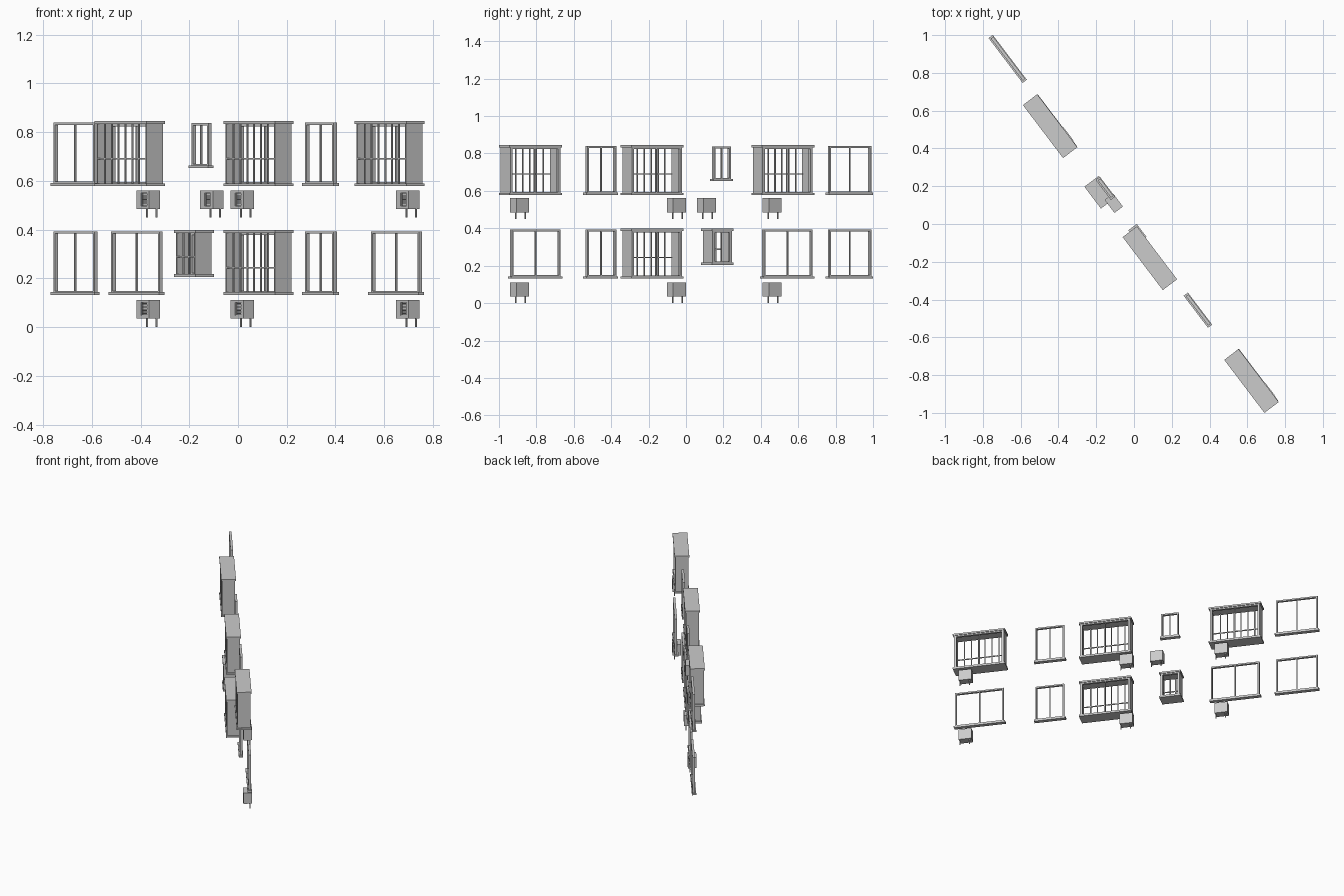
import bpy, bmesh, math
from mathutils import Matrix

if "Cube" in bpy.data.objects:
    bpy.data.objects.remove(bpy.data.objects["Cube"])

# The facade runs diagonally: local x follows the wall, local -y faces the street
ANGLE = math.atan2(-0.797, 0.604)


def build(name, pos, boxes):
    """One object made of boxes (x0, x1, y0, y1, z0, z1) in wall space around pos."""
    bm = bmesh.new()
    for x0, x1, y0, y1, z0, z1 in boxes:
        m = Matrix.Translation(((x0 + x1) / 2, (y0 + y1) / 2, (z0 + z1) / 2))
        m = m @ Matrix.Diagonal((x1 - x0, y1 - y0, z1 - z0, 1))
        bmesh.ops.create_cube(bm, size=1, matrix=m)
    me = bpy.data.meshes.new(name)
    bm.to_mesh(me)
    bm.free()
    ob = bpy.data.objects.new(name, me)
    ob.location = (pos[0], pos[1], 0)
    ob.rotation_euler = (0, 0, ANGLE)
    bpy.context.collection.objects.link(ob)
    return ob


def frame_boxes(w, y0, y1, z0, z1, t=0.01):
    """Jambs, head, bottom rail and centre mullion."""
    h, m = w / 2, (y0 + y1) / 2
    return [(-h, -h + t, y0, y1, z0, z1), (h - t, h, y0, y1, z0, z1),
            (-h + t, h - t, y0, y1, z1 - t, z1), (-h + t, h - t, y0, y1, z0, z0 + t * 0.6),
            (-0.003, 0.003, m - 0.004, m + 0.004, z0 + t * 0.6, z1 - t)]


# Plain window: frame with a wider sill
def window(pos, w, z0, z1):
    build("window_frame", pos, frame_boxes(w, -0.008, 0.008, z0 + 0.012, z1))
    s = w / 2 + 0.009
    build("window_sill", pos, [(-s, s, -0.016, 0.012, z0, z0 + 0.012)])


# Balcony cage: slabs, solid ends, open back, barred front
def cage(pos, w, z0, z1, bars, rail):
    h, d, t = w / 2, 0.0475, 0.012
    build("cage_slabs", pos, [(-h, h, -d, d, z0, z0 + t), (-h, h, -d, d, z1 - t, z1)])
    e, f = h - 0.008, d - 0.005
    a, b = z0 + t, z1 - t
    build("cage_end_panels", pos, [(-e, -e + 0.006, -f, f, a, b), (e - 0.006, e, -f, f, a, b)])
    g = e - 0.006
    step = 2 * g / (bars + 1)
    rods = [(-g + i * step - 0.003, -g + i * step + 0.003, -f, -f + 0.006, a, b)
            for i in range(1, bars + 1)]
    rods.append((-g, g, -f, -f + 0.006, rail - 0.003, rail + 0.003))
    build("cage_bars", pos, rods)
    build("cage_window_frame", pos, frame_boxes(2 * g, f - 0.016, f, a, b, 0.009))


# Air conditioner: box with recessed slatted grille and two wall legs
def air_conditioner(pos, z):
    x, y, r = 0.043, 0.028, 0.01
    z0, z1 = z + 0.035, z + 0.111
    gx0, gx1, gz0, gz1 = -0.012, 0.028, z0 + 0.012, z1 - 0.011
    build("ac_body", pos, [(-x, x, -y + r, y, z0, z1),
                           (-x, gx0, -y, -y + r, z0, z1), (gx1, x, -y, -y + r, z0, z1),
                           (gx0, gx1, -y, -y + r, z0, gz0), (gx0, gx1, -y, -y + r, gz1, z1)])
    n = 9
    st = (gz1 - gz0) / n
    build("ac_grille", pos, [(gx0, gx1, -y + 0.002, -y + 0.006,
                              gz0 + (i + 0.5) * st - 0.0015, gz0 + (i + 0.5) * st + 0.0015)
                             for i in range(n)])
    build("ac_legs", pos, [(s * 0.032 + 0.001, s * 0.032 + 0.007, 0.012, 0.018, z, z0)
                           for s in (-1, 1)])


LOW, HIGH = (0.131, 0.393), (0.579, 0.84)

# Windows on both floors
for floor in (LOW, HIGH):
    window((-0.667, 0.875), 0.28, *floor)
    window((0.34, -0.455), 0.195, *floor)
window((-0.415, 0.542), 0.327, *LOW)
window((0.65, -0.805), 0.327, *LOW)
window((-0.15, 0.19), 0.115, 0.652, 0.837)

# Cages
for p in ((-0.444, 0.518), (0.084, -0.181), (0.622, -0.831)):
    cage(p, 0.352, 0.578, 0.845, 6, 0.691)
cage((0.084, -0.181), 0.352, 0.131, 0.398, 6, 0.244)
cage((-0.181, 0.168), 0.145, 0.205, 0.398, 2, 0.288)

# Air conditioners
for p in ((-0.369, 0.46), (0.018, -0.051), (0.697, -0.89)):
    air_conditioner(p, 0.0)
    air_conditioner(p, 0.45)
air_conditioner((-0.107, 0.11), 0.45)
